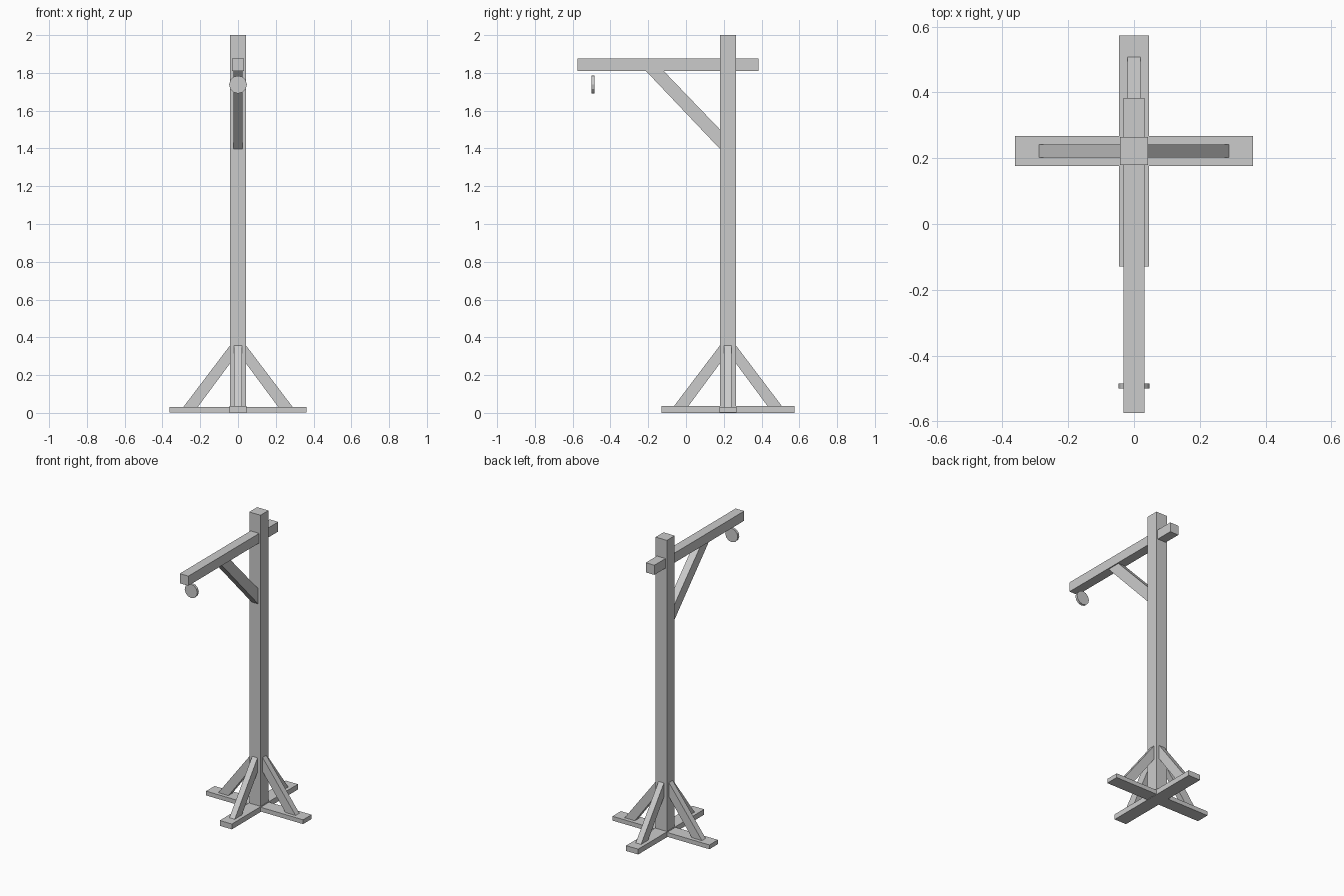
import bpy, bmesh
from math import pi
from mathutils import Matrix, Vector

if "Cube" in bpy.data.objects:
    bpy.data.objects.remove(bpy.data.objects["Cube"])

POST_Y = 0.222  # post centre


def finish(name, bm):
    bmesh.ops.recalc_face_normals(bm, faces=bm.faces)
    mesh = bpy.data.meshes.new(name)
    bm.to_mesh(mesh)
    bm.free()
    obj = bpy.data.objects.new(name, mesh)
    bpy.context.collection.objects.link(obj)
    return obj


def box(name, lo, hi):
    lo, hi = Vector(lo), Vector(hi)
    bm = bmesh.new()
    bmesh.ops.create_cube(bm, size=1, matrix=Matrix.Translation((lo + hi) / 2)
                          @ Matrix.Diagonal((*(hi - lo), 1)))
    return finish(name, bm)


def brace(name, profile, half_width, angle):
    """Extrude a (distance from post axis, height) profile, then turn it about the post."""
    bm = bmesh.new()
    face = bm.faces.new([bm.verts.new((d, -half_width, z)) for d, z in profile])
    ext = bmesh.ops.extrude_face_region(bm, geom=[face])["geom"]
    bmesh.ops.translate(bm, vec=(0, 2 * half_width, 0),
                        verts=[v for v in ext if isinstance(v, bmesh.types.BMVert)])
    bm.transform(Matrix.Translation((0, POST_Y, 0)) @ Matrix.Rotation(angle, 4, 'Z'))
    return finish(name, bm)


# Upright post and crossed feet
box("post", (-0.042, POST_Y - 0.042, 0.004), (0.042, POST_Y + 0.042, 2.0))
box("foot_beam_side", (-0.362, POST_Y - 0.045, 0.003), (0.362, POST_Y + 0.045, 0.032))
box("foot_beam_front_back", (-0.045, -0.13, 0.0), (0.045, 0.574, 0.036))

# Four diagonal foot braces
foot_profile = [(0.04, 0.36), (0.29, 0.03), (0.214, 0.03), (0.04, 0.265)]
for i, side in enumerate(("right", "back", "left", "front")):
    brace("foot_brace_" + side, foot_profile, 0.02, i * pi / 2)

# Arm with its brace
box("arm", (-0.032, -0.575, 1.81), (0.032, 0.383, 1.875))
brace("arm_brace", [(0.042, 1.397), (0.042, 1.50), (0.342, 1.812), (0.436, 1.812)],
      0.025, -pi / 2)

# Small disc hanging under the arm tip
bm = bmesh.new()
bmesh.ops.create_cone(bm, cap_ends=True, segments=12, radius1=0.047, radius2=0.047,
                      depth=0.016, matrix=Matrix.Translation((0, -0.493, 1.738))
                      @ Matrix.Rotation(pi / 2, 4, 'X'))
finish("hanging_disc", bm)
